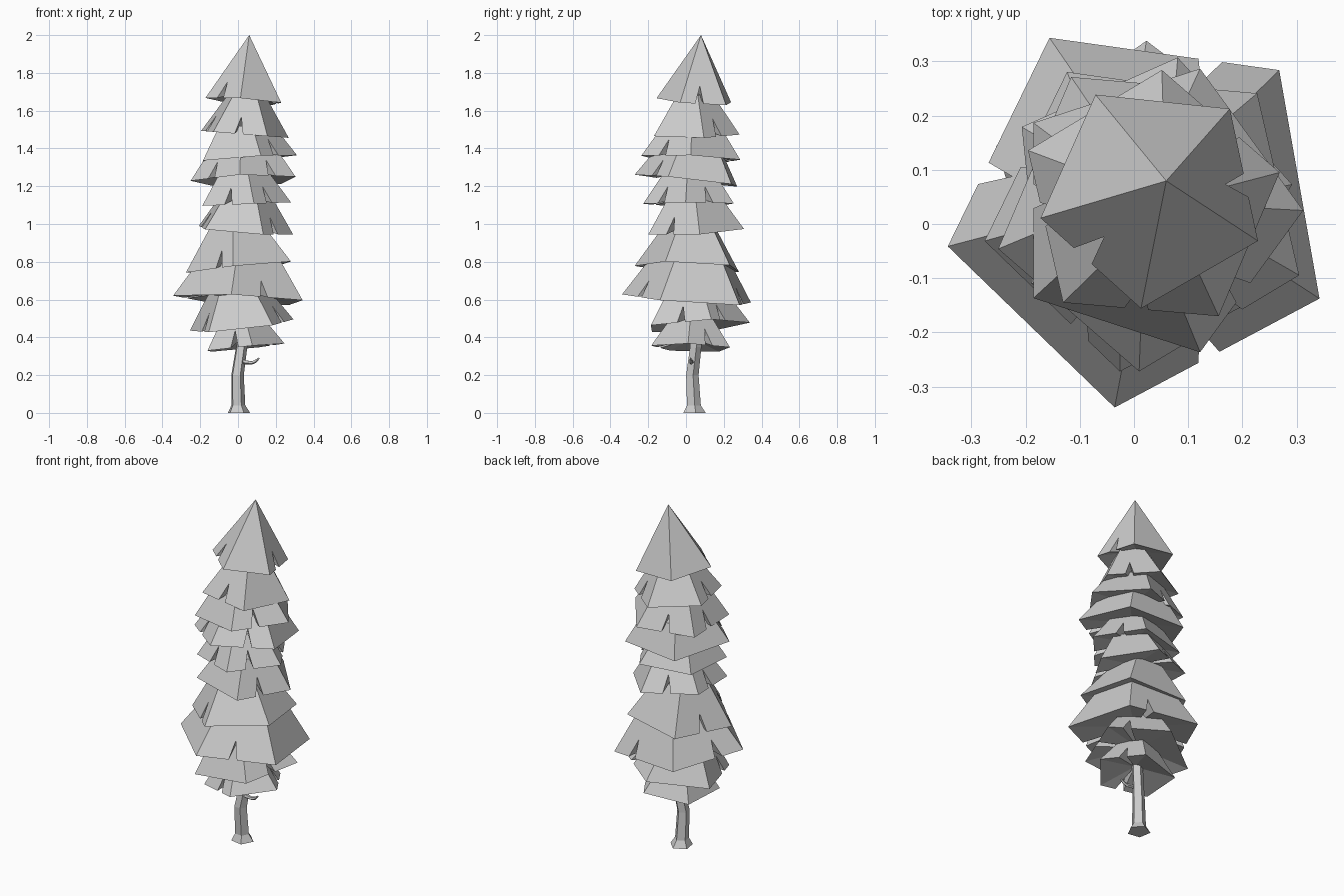
import bpy, bmesh
from math import radians, cos, sin
from mathutils import Vector

cube = bpy.data.objects.get("Cube")
if cube:
    bpy.data.objects.remove(cube, do_unlink=True)

grey = bpy.data.materials.new("light_grey")
grey.use_nodes = True
COLOUR = (0.6, 0.6, 0.6, 1)
grey.diffuse_color = COLOUR
grey.node_tree.nodes["Principled BSDF"].inputs["Base Color"].default_value = COLOUR


def finish(name, bm):
    bmesh.ops.recalc_face_normals(bm, faces=bm.faces)
    mesh = bpy.data.meshes.new(name)
    bm.to_mesh(mesh)
    bm.free()
    mesh.materials.append(grey)
    obj = bpy.data.objects.new(name, mesh)
    bpy.context.collection.objects.link(obj)


def ring(centre, radius, phase, sides, tilt=(0, 0)):
    points = []
    for k in range(sides):
        a = radians(phase + k * 360 / sides)
        dx, dy = radius * cos(a), radius * sin(a)
        points.append(centre + Vector((dx, dy, tilt[0] * dx + tilt[1] * dy)))
    return points


def foliage_tier(name, centre, radius, phase, tilt, height, slits, pointed=False):
    """Tilted five-sided skirt with V slits in some sides and a hollowed underside."""
    bm = bmesh.new()
    centre = Vector(centre)
    axis = Vector((-tilt[0], -tilt[1], 1))
    low = ring(centre, radius, phase, 5, tilt)
    crown = centre + axis * height
    top_radius = 0 if pointed else max(radius - 0.68 * height, 0.05)
    high = ring(crown, top_radius, phase, 5, tilt)
    corner = [bm.verts.new(p) for p in low]
    if pointed:
        upper = [bm.verts.new(crown)] * 5
    else:
        upper = [bm.verts.new(p) for p in high]
        bm.faces.new(upper)
    hub = bm.verts.new(centre + axis * 0.05)
    for k in range(5):
        n = (k + 1) % 5
        edge = [corner[k], corner[n]]
        if k in slits:
            # The tip of the slit lies on the slanted side
            foot = low[k].lerp(low[n], slits[k])
            tip = foot.lerp(high[k].lerp(high[n], slits[k]), min(0.09 / height, 0.6))
            gap = (low[n] - low[k]).normalized() * 0.022
            edge[1:1] = [bm.verts.new(p) for p in (foot - gap, tip, foot + gap)]
        roof = edge + [upper[n]]
        if not pointed:
            roof.append(upper[k])
        bm.faces.new(roof)
        for a, b in zip(edge, edge[1:]):
            bm.faces.new((b, a, hub))
    finish(name, bm)


def tube(name, stations, sides, phase=0):
    """Flat-faced limb through (centre, radius) stations."""
    bm = bmesh.new()
    loops = []
    for i, (p, r) in enumerate(stations):
        before = Vector(stations[max(i - 1, 0)][0])
        after = Vector(stations[min(i + 1, len(stations) - 1)][0])
        direction = after - before
        spin = Vector((0, 0, 1)).rotation_difference(direction)
        if direction.z > 0.8 * direction.length:
            spin.identity()
        loops.append([bm.verts.new(Vector(p) + spin @ q)
                      for q in ring(Vector(), r, phase, sides)])
    for a, b in zip(loops, loops[1:]):
        for k in range(sides):
            n = (k + 1) % sides
            bm.faces.new((a[k], a[n], b[n], b[k]))
    bm.faces.new(loops[0])
    bm.faces.new(loops[-1])
    finish(name, bm)


# Foliage from the tip down: rim centre, radius, corner angle, tilt, {side: slit position}
tiers = [
    ((0.035, 0.055, 1.65), 0.212, 48, (-0.07, -0.07), {2: 0.42, 4: 0.42}),
    ((0.03, 0.04, 1.475), 0.245, 13, (-0.08, 0), {0: 0.42, 2: 0.42, 3: 0.47}),
    ((0.037, 0.025, 1.345), 0.275, 0, (0.07, -0.04), {1: 0.5, 2: 0.42, 4: 0.42}),
    ((0.035, 0.02, 1.23), 0.293, 49, (0.03, -0.11), {2: 0.42, 3: 0.58}),
    ((0.028, 0.02, 1.105), 0.253, -5, (0.04, 0), {0: 0.5, 3: 0.5, 4: 0.42}),
    ((0.025, 0.045, 0.965), 0.268, 6, (-0.08, 0.05), {1: 0.45, 2: 0.42, 4: 0.42}),
    ((0.015, 0.02, 0.77), 0.295, 46, (0.1, -0.04), {1: 0.5, 2: 0.7}),
    ((0.015, 0.022, 0.60), 0.364, 46, (-0.045, -0.07), {0: 0.3, 1: 0.65, 3: 0.46}),
    ((0.018, 0.05, 0.46), 0.288, 17, (0.11, 0.06), {0: 0.3, 2: 0.7, 4: 0.5}),
    ((0.027, 0.03, 0.345), 0.22, -5, (0.1, -0.03), {0: 0.5, 3: 0.6}),
]
foliage_tier("foliage_top", *tiers[0][:4], 2 - tiers[0][0][2], tiers[0][4], True)
for i, (above, tier) in enumerate(zip(tiers, tiers[1:])):
    height = above[0][2] - tier[0][2] + 0.04
    foliage_tier(f"foliage_tier_{i + 2}", *tier[:4], height, tier[4])

# Bent trunk with a flared foot, running up inside the foliage
tube("trunk", [((0.002, 0.042, 0), 0.063), ((0, 0.04, 0.04), 0.039),
               ((-0.004, 0.032, 0.2), 0.035), ((0.018, 0.05, 0.35), 0.032),
               ((0.03, 0.05, 0.6), 0.028)], 5, 9)

# Small bare twig on the left side
tube("twig", [((0.015, 0.03, 0.272), 0.013), ((0.07, 0.028, 0.265), 0.01),
              ((0.09, 0.026, 0.272), 0.009), ((0.112, 0.024, 0.29), 0.004)], 5)
